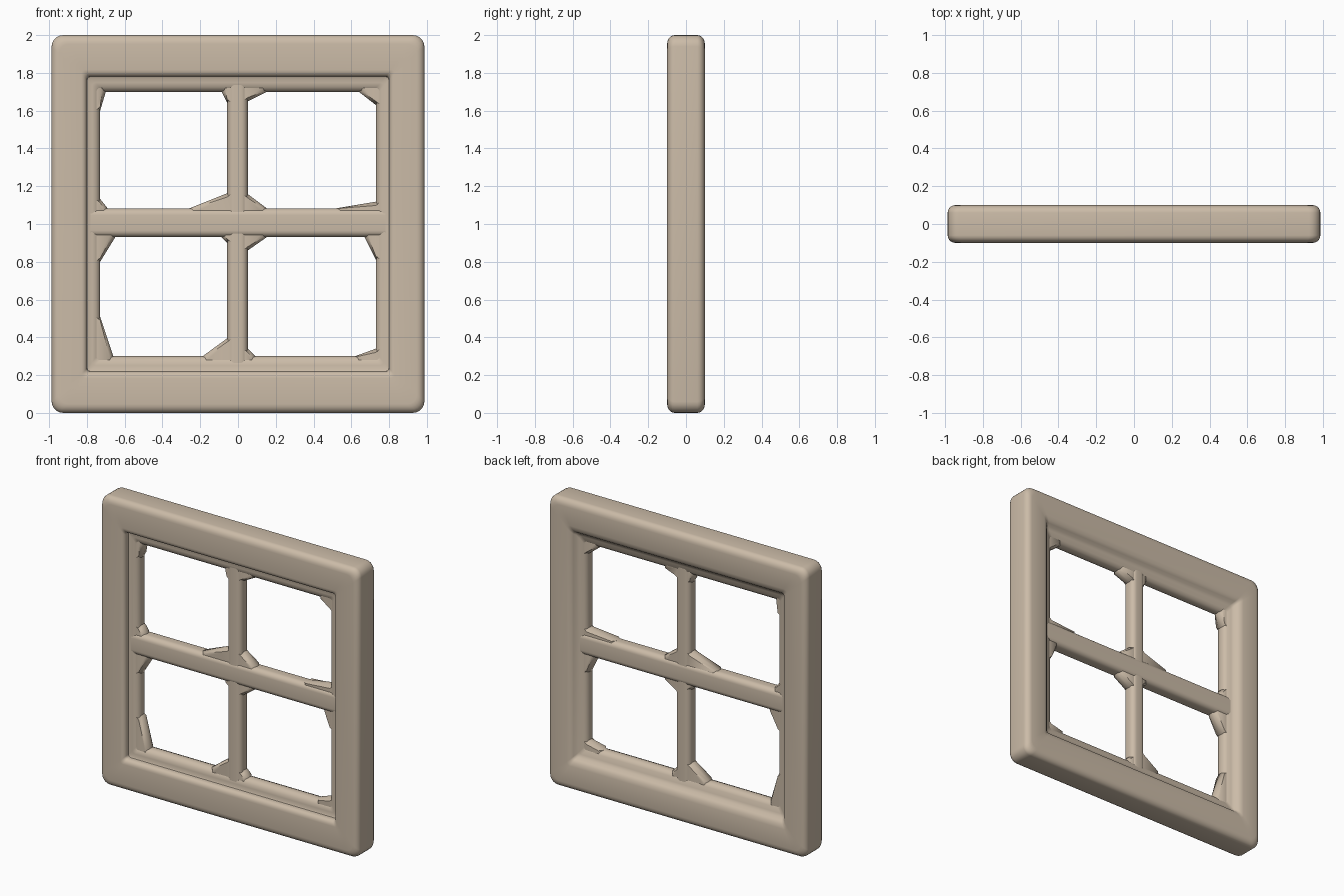
import bpy, bmesh, math

if "Cube" in bpy.data.objects:
    bpy.data.objects.remove(bpy.data.objects["Cube"])

mat = bpy.data.materials.new("warm_tan")
mat.diffuse_color = (0.60, 0.50, 0.39, 1)
mat.use_nodes = True
mat.node_tree.nodes["Principled BSDF"].inputs["Base Color"].default_value = mat.diffuse_color


def finish(name, bm, angle=50):
    bmesh.ops.recalc_face_normals(bm, faces=bm.faces)
    me = bpy.data.meshes.new(name)
    bm.to_mesh(me)
    bm.free()
    me.materials.append(mat)
    ob = bpy.data.objects.new(name, me)
    bpy.context.collection.objects.link(ob)
    bpy.ops.object.select_all(action='DESELECT')
    ob.select_set(True)
    bpy.context.view_layer.objects.active = ob
    bpy.ops.object.shade_smooth_by_angle(angle=math.radians(angle))
    return ob


def rounded_rect(hx, hz, r, n=5):
    pts = []
    for k, (sx, sz) in enumerate(((1, 1), (-1, 1), (-1, -1), (1, -1))):
        for i in range(n + 1):
            a = math.pi / 2 * (k + i / n)
            pts.append((sx * (hx - r) + r * math.cos(a), sz * (hz - r) + r * math.sin(a)))
    return pts


# outer frame with stepped sash: closed profile (inset, y) swept round the opening
def arc(cx, cy, r, a0, a1, n=5):
    return [(cx + r * math.cos(math.radians(a0 + (a1 - a0) * i / n)),
             cy + r * math.sin(math.radians(a0 + (a1 - a0) * i / n))) for i in range(n + 1)]


profile = (arc(0.04, -0.06, 0.04, 180, 270)
           + arc(0.157, -0.07, 0.03, 270, 360)
           + [(0.188, -0.055), (0.196, -0.050), (0.215, -0.051), (0.235, -0.045),
              (0.250, -0.032), (0.257, -0.012), (0.257, 0.012), (0.250, 0.032),
              (0.235, 0.045), (0.210, 0.053), (0.192, 0.062), (0.182, 0.080),
              (0.168, 0.093), (0.145, 0.10)]
           + arc(0.04, 0.06, 0.04, 90, 180))
bm = bmesh.new()
rings = []
for d, y in profile:
    r = max(0.018, 0.06 - 0.25 * d)
    rings.append([bm.verts.new((x, y, z + 1.0))
                  for x, z in rounded_rect(0.987 - d, 1.0 - 1.17 * d, r)])
for a, b in zip(rings, rings[1:] + rings[:1]):
    for i in range(len(a)):
        j = (i + 1) % len(a)
        bm.faces.new((a[i], a[j], b[j], b[i]))
finish("window_frame", bm)


# glazing bars with rounded edges
def bar(name, x0, x1, z0, z1, depth, along):
    bm = bmesh.new()
    section = rounded_rect((x1 - x0) / 2 if along == 'z' else depth,
                           depth if along == 'z' else (z1 - z0) / 2, 0.036, 6)
    ends = []
    for t in (0, 1):
        if along == 'z':
            co = [((x0 + x1) / 2 + u, v, (z0, z1)[t]) for u, v in section]
        else:
            co = [((x0, x1)[t], u, (z0 + z1) / 2 + v) for u, v in section]
        ends.append([bm.verts.new(c) for c in co])
    n = len(section)
    for i in range(n):
        j = (i + 1) % n
        bm.faces.new((ends[0][i], ends[0][j], ends[1][j], ends[1][i]))
    bm.faces.new(ends[0])
    bm.faces.new(ends[1])
    return finish(name, bm)


bar("vertical_bar", -0.057, 0.052, 0.24, 1.76, 0.048, 'z')
bar("horizontal_bar", -0.78, 0.78, 0.93, 1.083, 0.052, 'x')

# worn corner fillets: (pane corner x, z, direction x, z, run x, run z)
L0, L1, R0, R1 = -0.73, -0.057, 0.052, 0.73
B0, B1, T0, T1 = 0.30, 0.93, 1.083, 1.70
corners = [
    (L0, T1, 1, -1, .03, .10), (L1, T1, -1, -1, .03, .06),
    (L1, T0, -1, 1, .20, .08), (L0, T0, 1, 1, .04, .05),
    (R0, T1, 1, -1, .10, .05), (R1, T1, -1, -1, .09, .07),
    (R1, T0, -1, 1, .21, .035), (R0, T0, 1, 1, .10, .075),
    (L0, B1, 1, -1, .08, .13), (L1, B1, -1, -1, .03, .03),
    (L1, B0, -1, 1, .13, .095), (L0, B0, 1, 1, .07, .21),
    (R0, B1, 1, -1, .10, .07), (R1, B1, -1, -1, .06, .12),
    (R1, B0, -1, 1, .11, .04), (R0, B0, 1, 1, .04, .04)]
bm = bmesh.new()
for cx, cz, sx, sz, dx, dz in corners:
    layers = []
    # wide at the bars, narrowing to a thin lip at the opening
    for y, lip in ((-0.042, -0.02), (-0.015, 0), (0.015, 0), (0.042, -0.02)):
        pts = [(-.025, -.025), (dx + lip, -.025), (dx + lip, 0), (lip, dz), (-.025, dz)]
        pts[3] = (0, dz + lip)
        layers.append([bm.verts.new((cx + sx * u, y, cz + sz * v)) for u, v in pts])
    for a, b in zip(layers, layers[1:]):
        for i in range(5):
            j = (i + 1) % 5
            bm.faces.new((a[i], a[j], b[j], b[i]))
    bm.faces.new(layers[0])
    bm.faces.new(layers[-1])
finish("corner_fillets", bm, 60)
